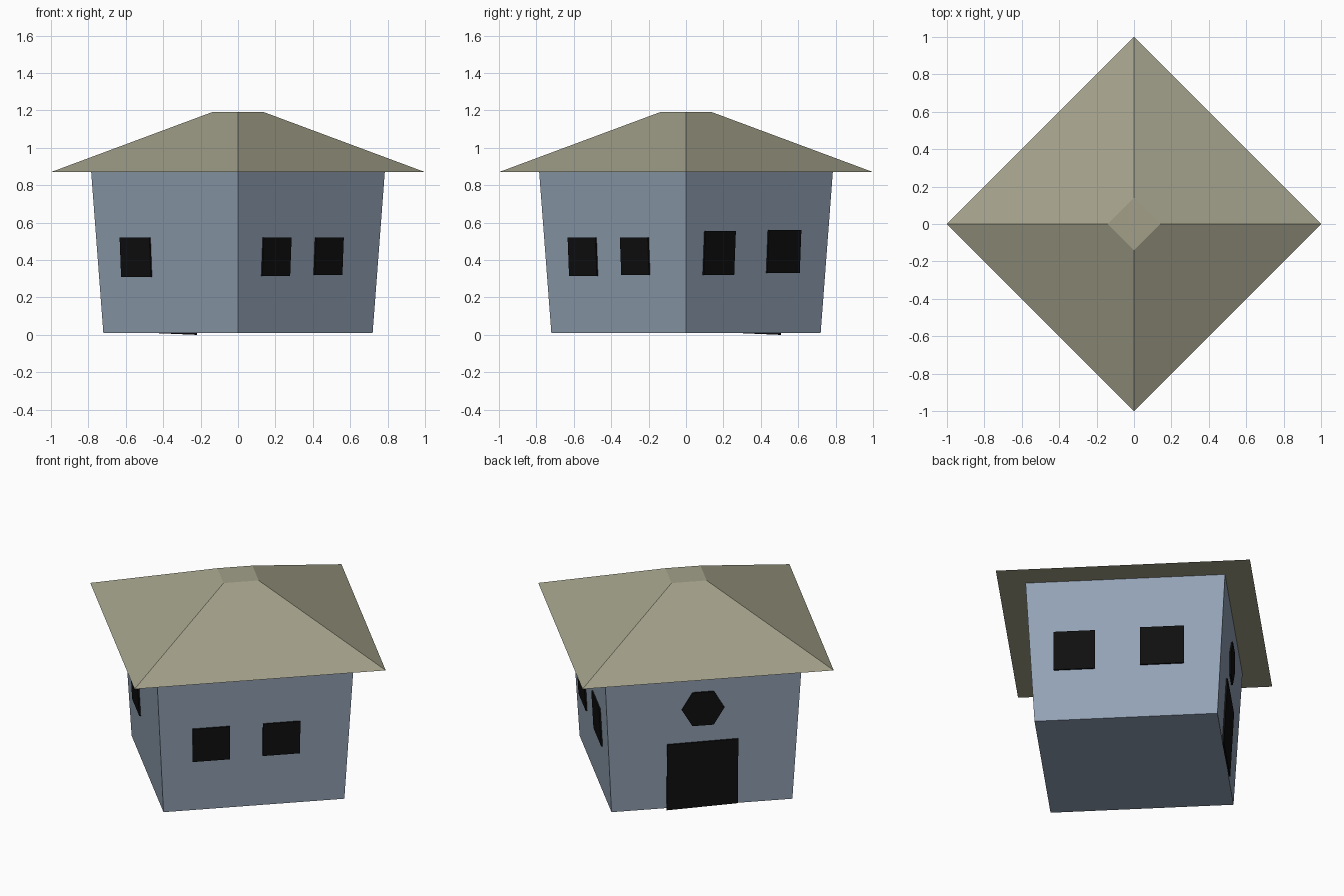
import bpy, bmesh, math
from mathutils import Vector

cube = bpy.data.objects.get("Cube")
if cube:
    bpy.data.objects.remove(cube, do_unlink=True)

WALL_BASE, WALL_TOP = 0.01, 0.87
ROOF_TOP = 1.19
R_BASE, R_TOP = 0.72, 0.785   # corner radii of the flared walls


def make_material(name, rgb):
    mat = bpy.data.materials.new(name)
    mat.use_nodes = True
    colour = (*rgb, 1.0)
    mat.diffuse_color = colour
    bsdf = mat.node_tree.nodes["Principled BSDF"]
    bsdf.inputs["Base Color"].default_value = colour
    bsdf.inputs["Roughness"].default_value = 0.8
    return mat


wall_blue = make_material("wall blue grey", (0.29, 0.36, 0.46))
roof_tan = make_material("roof tan", (0.36, 0.35, 0.25))
opening_black = make_material("opening black", (0.005, 0.005, 0.005))


def loft(name, lower, upper, mat):
    """Closed solid between two matching outlines."""
    bm = bmesh.new()
    a = [bm.verts.new(p) for p in lower]
    b = [bm.verts.new(p) for p in upper]
    n = len(a)
    bm.faces.new(a[::-1])
    bm.faces.new(b)
    for i in range(n):
        j = (i + 1) % n
        bm.faces.new((a[i], a[j], b[j], b[i]))
    bmesh.ops.recalc_face_normals(bm, faces=bm.faces)
    mesh = bpy.data.meshes.new(name)
    bm.to_mesh(mesh)
    bm.free()
    mesh.materials.append(mat)
    obj = bpy.data.objects.new(name, mesh)
    bpy.context.collection.objects.link(obj)
    return obj


def diamond(radius, z):
    return [(radius * math.cos(i * math.pi / 2), radius * math.sin(i * math.pi / 2), z)
            for i in range(4)]


def wall_point(angle, u, z, lift):
    """Point on a sloping wall: u runs along the wall, lift stands off it."""
    a = math.radians(angle)
    t = (z - WALL_BASE) / (WALL_TOP - WALL_BASE)
    reach = (R_BASE + (R_TOP - R_BASE) * t) / math.sqrt(2) + lift
    return Vector((math.cos(a), math.sin(a), 0)) * reach + \
        Vector((-math.sin(a), math.cos(a), 0)) * u + Vector((0, 0, z))


def plate(name, angle, outline):
    back = [wall_point(angle, u, z, 0.0) for u, z in outline]
    front = [wall_point(angle, u, z, 0.009) for u, z in outline]
    return loft(name, back, front, opening_black)


def rectangle(u0, u1, z0, z1):
    return [(u0, z0), (u1, z0), (u1, z1), (u0, z1)]


# Main masses
loft("walls", diamond(R_BASE, WALL_BASE), diamond(R_TOP, WALL_TOP), wall_blue)
loft("roof", diamond(1.0, WALL_TOP), diamond(0.14, ROOF_TOP), roof_tan)

# Windows
windows = [
    ("front_left_window_a", -45, (-0.35, -0.14, 0.315, 0.52)),
    ("front_left_window_b", -45, (0.045, 0.255, 0.32, 0.52)),
    ("back_left_window_a", 45, (-0.40, -0.17, 0.32, 0.555)),
    ("back_left_window_b", 45, (0.08, 0.325, 0.33, 0.56)),
    ("front_right_window", 225, (-0.35, -0.125, 0.31, 0.52)),
]
for name, angle, box in windows:
    plate(name, angle, rectangle(*box))

# Doorway, a touch lower at one end, with a hexagonal window above
plate("door", 135, [(-0.2, 0.0), (0.2, 0.012), (0.2, 0.415), (-0.2, 0.41)])
plate("hexagon_window", 135,
      [(0.12 * math.cos(i * math.pi / 3), 0.62 + 0.12 * math.sin(i * math.pi / 3))
       for i in range(6)])
